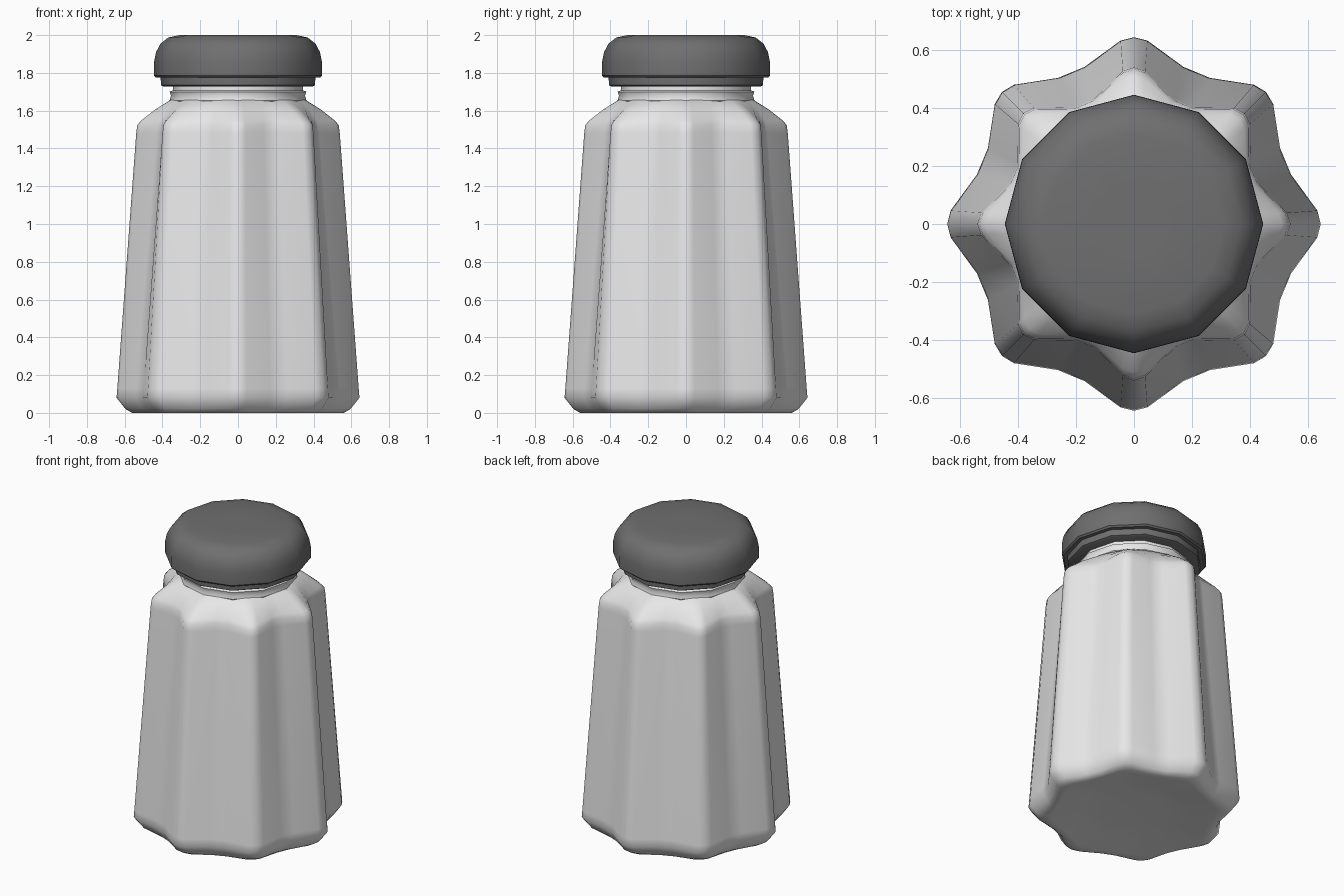
import bpy, bmesh, math

if "Cube" in bpy.data.objects:
    bpy.data.objects.remove(bpy.data.objects["Cube"])


def material(name, rgb):
    m = bpy.data.materials.new(name)
    m.diffuse_color = (*rgb, 1.0)
    m.use_nodes = True
    m.node_tree.nodes["Principled BSDF"].inputs["Base Color"].default_value = m.diffuse_color
    return m


def loft(name, rings, mat, angle):
    """Skin a list of equal-length rings of points and close both ends."""
    bm = bmesh.new()
    loops = [[bm.verts.new(p) for p in ring] for ring in rings]
    n = len(loops[0])
    for a, b in zip(loops, loops[1:]):
        for i in range(n):
            j = (i + 1) % n
            bm.faces.new((a[i], a[j], b[j], b[i]))
    bm.faces.new(loops[0][::-1])
    bm.faces.new(loops[-1])
    bmesh.ops.recalc_face_normals(bm, faces=bm.faces)
    me = bpy.data.meshes.new(name)
    bm.to_mesh(me)
    bm.free()
    me.materials.append(mat)
    ob = bpy.data.objects.new(name, me)
    bpy.context.collection.objects.link(ob)
    bpy.ops.object.select_all(action='DESELECT')
    ob.select_set(True)
    bpy.context.view_layer.objects.active = ob
    bpy.ops.object.shade_smooth_by_angle(angle=math.radians(angle))
    return ob


def star_ring(tip, valley, z):
    """Eight rounded ridges with flat-bottomed flutes between them."""
    pts = []
    for k in range(8):
        for off, t in ((-17.5, 0), (-4.2, 0.87), (0, 1), (4.2, 0.87), (17.5, 0)):
            a = math.radians(45 * k + off)
            r = valley + (tip - valley) * t
            pts.append((r * math.cos(a), r * math.sin(a), z))
    return pts


def round_ring(r, z, n=12):
    return [(r * math.cos(math.tau * i / n), r * math.sin(math.tau * i / n), z)
            for i in range(n)]


glass = material("pale grey glass", (0.8, 0.8, 0.8))
metal = material("dark grey metal", (0.16, 0.16, 0.16))

# Fluted body: dished base, tapering sides, shoulder fading to a round neck
body = [(0.20, 0.20, 0.03), (0.34, 0.33, 0.025), (0.50, 0.47, 0.002),
        (0.56, 0.51, 0.0), (0.595, 0.535, 0.02), (0.643, 0.567, 0.08),
        (0.639, 0.563, 0.13), (0.539, 0.452, 1.48), (0.533, 0.447, 1.525),
        (0.51, 0.437, 1.55), (0.44, 0.40, 1.605), (0.36, 0.35, 1.655),
        (0.33, 0.33, 1.66)]
loft("fluted_body", [star_ring(*p) for p in body], glass, 50)

# Threaded neck
neck = [(0.355, 1.645), (0.362, 1.655), (0.355, 1.68), (0.362, 1.70),
        (0.345, 1.708), (0.34, 1.76)]
loft("neck", [round_ring(*p) for p in neck], glass, 35)

# Cap skirt and domed cap
skirt = [(0.395, 1.728), (0.408, 1.735), (0.41, 1.785)]
loft("cap_skirt", [round_ring(*p) for p in skirt], metal, 35)
cap = [(0.435, 1.775), (0.445, 1.785), (0.444, 1.86), (0.434, 1.91),
       (0.41, 1.955), (0.37, 1.987), (0.31, 2.0), (0.12, 2.0)]
loft("cap", [round_ring(*p) for p in cap], metal, 40)
